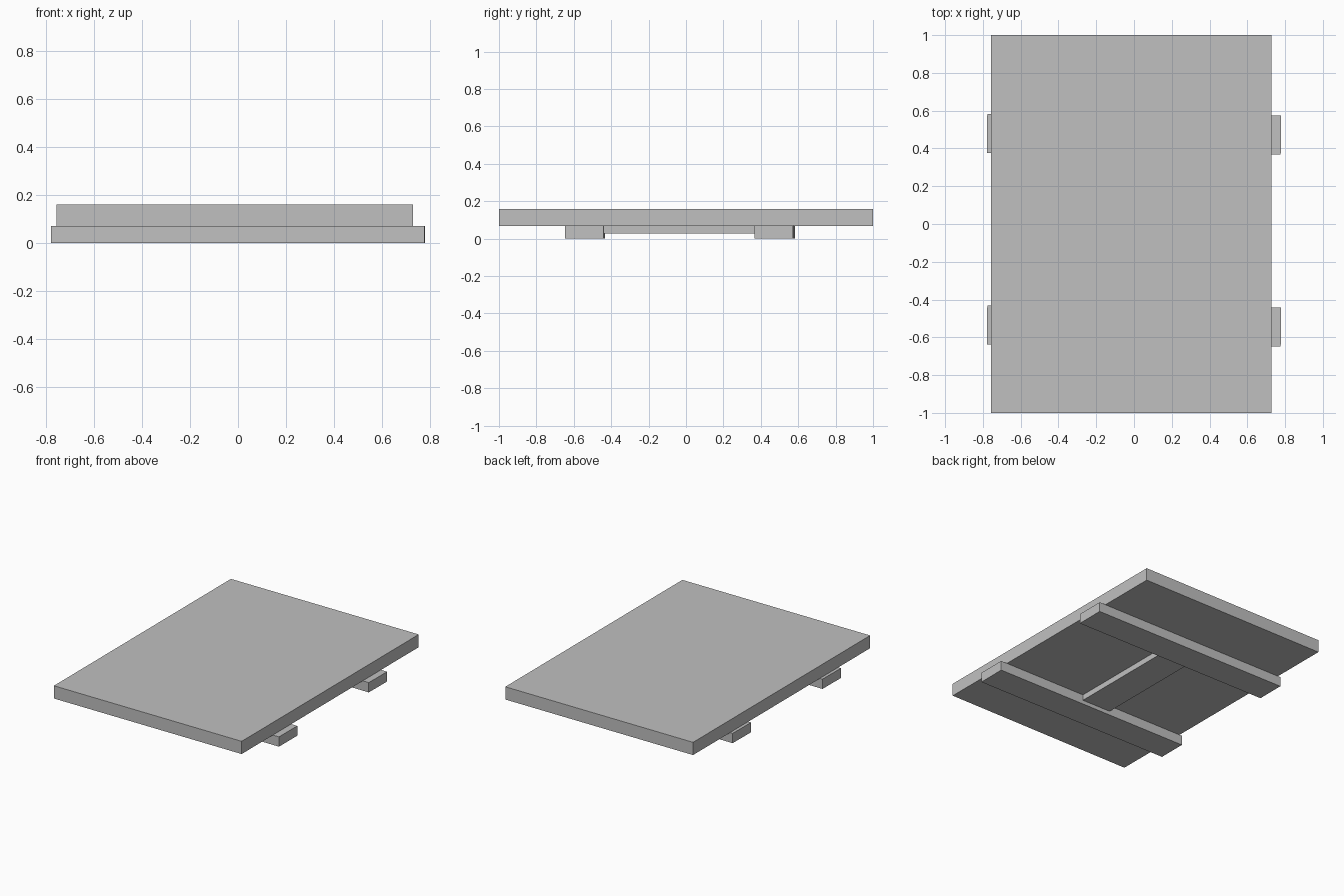
import bpy
import math

if "Cube" in bpy.data.objects:
    bpy.data.objects.remove(bpy.data.objects["Cube"], do_unlink=True)

grey = bpy.data.materials.new("light_grey")
grey.use_nodes = True
colour = (0.53, 0.53, 0.53, 1)
grey.diffuse_color = colour
grey.node_tree.nodes["Principled BSDF"].inputs["Base Color"].default_value = colour


def box(name, centre, size, turn=0):
    bpy.ops.mesh.primitive_cube_add(size=1, location=centre)
    part = bpy.context.object
    part.name = name
    part.scale = size
    part.rotation_euler.z = turn
    bpy.ops.object.transform_apply(location=False, rotation=True, scale=True)
    part.data.materials.append(grey)
    return part


# Thick flat panel
box("panel", (-0.0135, 0, 0.1145), (1.485, 2, 0.091))

# Two battens under the panel, slightly skewed
tilt = math.radians(-0.35)
for name, y in (("front_batten", -0.54), ("back_batten", 0.475)):
    box(name, (0, y, 0.035), (1.555, 0.206, 0.07), tilt)

# Thinner brace joining the battens
box("centre_brace", (-0.04, -0.032, 0.049), (0.23, 0.84, 0.042))
